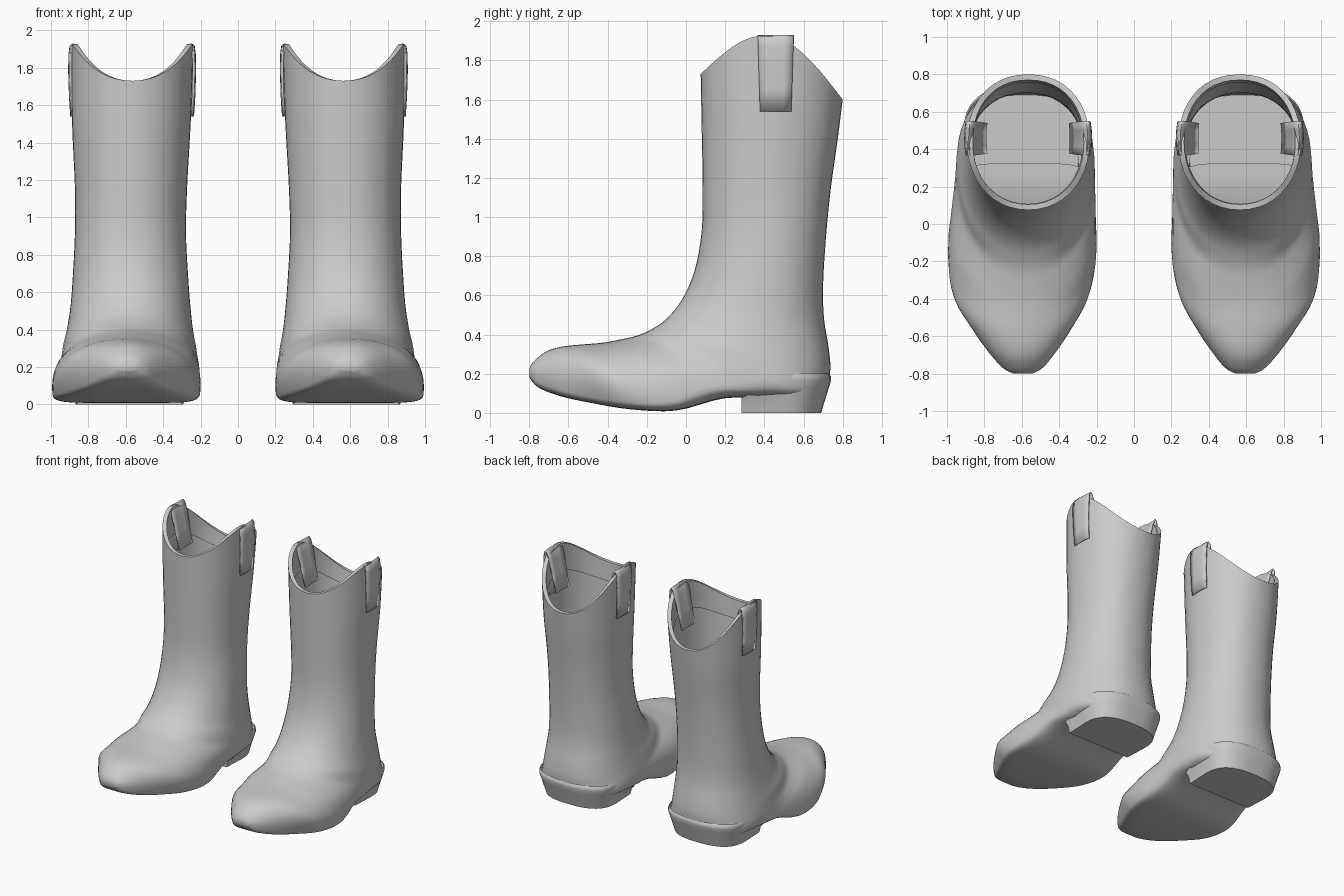
import bpy, bmesh, math

if "Cube" in bpy.data.objects:
    bpy.data.objects.remove(bpy.data.objects["Cube"])

N = 22      # points on each half ring
SUB = 4     # interpolated rings between stations

# Stations from rim to toe: instep point (y, z), heel/sole point (y, z)
SPINE = [
    (.075, 1.73, .80, 1.60), (.08, 1.45, .775, 1.40), (.085, 1.15, .74, 1.15),
    (.08, .93, .715, .90), (.045, .73, .70, .65), (-.02, .58, .705, .48),
    (-.10, .48, .73, .32), (-.18, .425, .735, .20), (-.25, .395, .69, .08),
    (-.32, .378, .45, .075), (-.40, .362, .20, .075), (-.47, .354, -.05, .012),
    (-.56, .347, -.28, .018), (-.65, .335, -.48, .05), (-.72, .31, -.64, .085),
    (-.78, .26, -.755, .13), (-.80, .225, -.80, .18)]
# Matching sections: centre x, half width, widest position, squareness of the sole side
SECTION = [
    (.565, .327, .5, 2.2), (.57, .318, .5, 2.2), (.572, .30, .5, 2.2),
    (.575, .297, .5, 2.2), (.575, .308, .5, 2.2), (.575, .32, .5, 2.2),
    (.578, .337, .5, 2.3), (.58, .355, .5, 2.5), (.58, .368, .55, 3),
    (.582, .375, .6, 4), (.59, .385, .66, 5), (.598, .396, .74, 6),
    (.604, .365, .75, 6), (.60, .275, .74, 6), (.598, .19, .7, 5),
    (.595, .11, .6, 4), (.595, .05, .5, 2.5)]
STATIONS = [a + b + (arch,) for a, b, arch in
            zip(SPINE, SECTION, [.26, .10, .01] + [0] * 14)]


def station(u):
    """Catmull-Rom interpolation of the station values."""
    last = len(STATIONS) - 1
    i = min(int(u), last - 1)
    t = u - i
    p = [STATIONS[max(0, min(last, i + k))] for k in (-1, 0, 1, 2)]
    return [.5 * (2 * b + (c - a) * t + (2 * a - 5 * b + 4 * c - d) * t * t
                  + (3 * b - a - 3 * c + d) * t ** 3) for a, b, c, d in zip(*p)]


def ring(u, inset=0):
    fy, fz, by, bz, cx, w, tm, nb, arch = station(u)
    fy, by, w = fy + inset, by - inset, w - inset
    pts = []
    for j in range(2 * N):
        a = math.pi * j / N
        c, s = math.cos(a), math.sin(a)
        e = 2 / (2.1 if c >= 0 else nb)
        cc, ss = abs(c) ** e, math.copysign(abs(s) ** e, s)
        t = tm * (1 - cc) if c >= 0 else tm + (1 - tm) * cc
        pts.append((cx + w * ss, fy + (by - fy) * t,
                    fz + (bz - fz) * t + arch * math.sin(math.pi * t)))
    return pts


def loft(bm, rings, closed=True):
    rows = [[bm.verts.new(p) for p in r] for r in rings]
    for r, q in zip(rows, rows[1:]):
        n = len(r)
        for j in range(n if closed else n - 1):
            k = (j + 1) % n
            bm.faces.new((r[j], r[k], q[k], q[j]))
    return rows


def finish(name, bm, angle=40, thickness=0):
    bmesh.ops.remove_doubles(bm, verts=bm.verts, dist=.0004)
    bmesh.ops.recalc_face_normals(bm, faces=bm.faces)
    me = bpy.data.meshes.new(name)
    bm.to_mesh(me)
    bm.free()
    ob = bpy.data.objects.new(name, me)
    bpy.context.collection.objects.link(ob)
    bpy.ops.object.select_all(action='DESELECT')
    ob.select_set(True)
    bpy.context.view_layer.objects.active = ob
    bpy.ops.object.shade_smooth_by_angle(angle=math.radians(angle))
    if thickness:
        m = ob.modifiers.new("thickness", 'SOLIDIFY')
        m.thickness = thickness
    m = ob.modifiers.new("pair", 'MIRROR')   # second boot
    m.use_mirror_merge = False
    return ob


# Boot body: short lining, rim, shaft, foot and toe
bm = bmesh.new()
steps = (len(STATIONS) - 1) * SUB
rows = loft(bm, [ring(.6, .03), ring(.3, .03), ring(0, .03)]
            + [ring(i / SUB) for i in range(steps + 1)])
bm.faces.new(rows[-1])
# Open the floor above the heel so it is hollow
gone = []
for f in bm.faces:
    c = f.calc_center_median()
    if c.y > .3 and c.z < .12 and abs(c.x - .58) < .28:
        gone.append(f)
bmesh.ops.delete(bm, geom=gone, context='FACES')
finish("boot_body", bm, 50)

# Heel: D-shaped block, with a slight ledge where it meets the upper
bm = bmesh.new()
levels = [(0, .69, .287), (.05, .705, .30), (.13, .73, .322),
          (.165, .741, .332), (.185, .741, .332), (.2, .73, .325)]
rings = []
for z, back, w in levels:
    front, mid = .283, .47
    r = [(.58 + w * .97, front, min(z, .075))]
    for i in range(25):
        a = math.pi * i / 24
        c, s = math.cos(a), math.sin(a)
        r.append((.58 + w * math.copysign(abs(c) ** .75, c),
                  mid + (back - mid) * s ** .75, z))
    r.append((.58 - w * .97, front, min(z, .075)))
    rings.append(r)
rows = loft(bm, rings)
bm.faces.new(rows[0])
finish("heel", bm, 40)

# Pull straps folded over the rim on both sides of the shaft
bm = bmesh.new()
path = [(.331, 1.54), (.338, 1.65), (.342, 1.78), (.341, 1.87), (.335, 1.915),
        (.318, 1.93), (.300, 1.912), (.280, 1.85), (.25, 1.72), (.222, 1.6)]
for side in (-1, 1):
    strips = []
    for w, z in path:
        half = .08 + .012 * (z - 1.54) / .38
        strips.append([(.566 + side * w * math.sqrt(1 - (k * half / .42) ** 2),
                        .458 + k * half, z) for k in (-1, -.5, 0, .5, 1)])
    loft(bm, strips, closed=False)
finish("pull_straps", bm, 50, .012)
